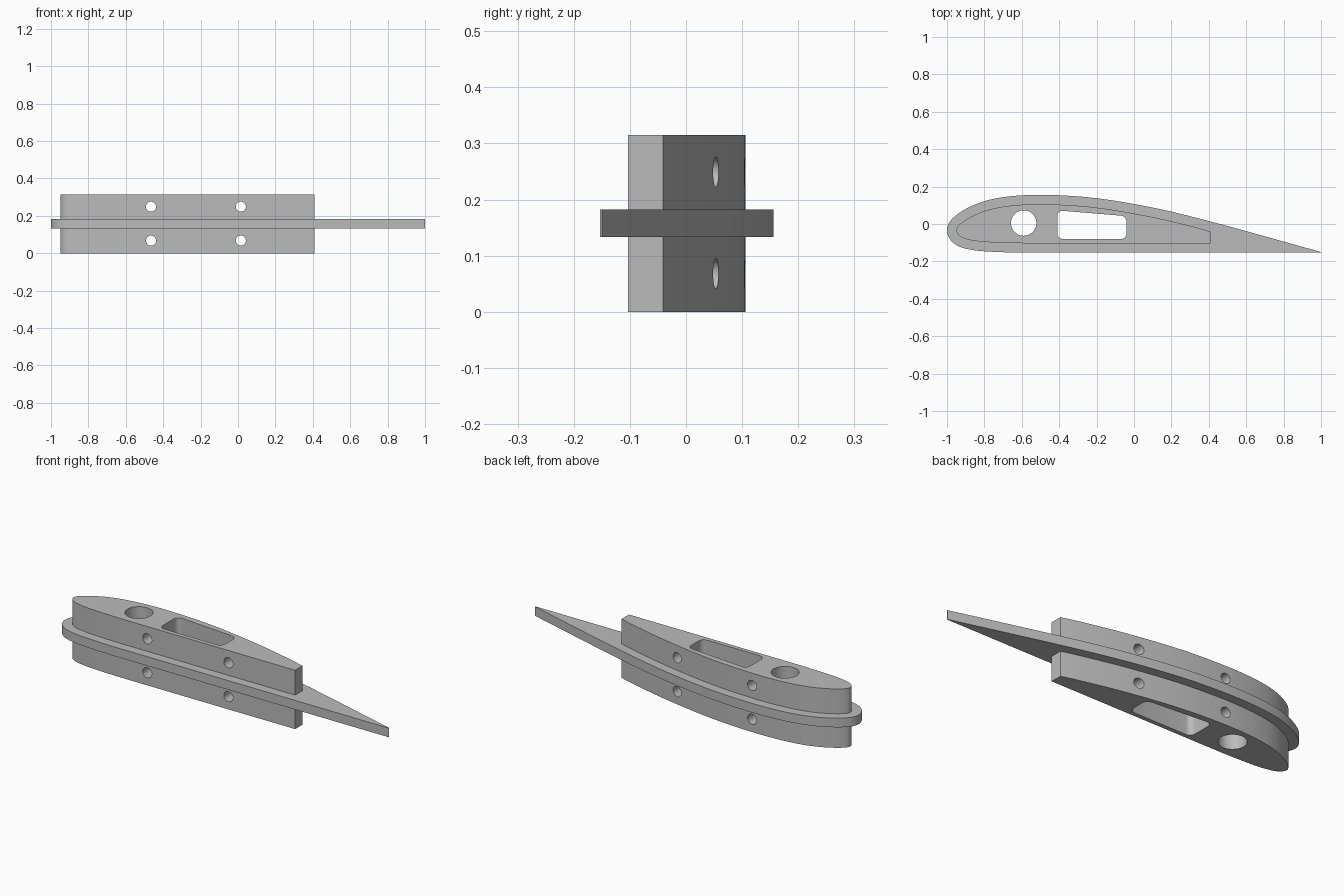
import bpy, bmesh, math
from mathutils import Vector

cube = bpy.data.objects.get("Cube")
if cube:
    bpy.data.objects.remove(cube)

HEIGHT = 0.315
PLATE_BOTTOM, PLATE_TOP = 0.133, 0.182
WALL = 0.05                # inset of the core from the plate edge
CORE_END = 0.41
PIN_X = (-0.465, 0.015)    # cross holes
PIN_R = 0.027
PANEL = 0.04               # half width of the wall panel around a cross hole

grey = bpy.data.materials.new("matte grey")
grey.use_nodes = True
colour = (0.5, 0.5, 0.5, 1)
grey.diffuse_color = colour
grey.node_tree.nodes["Principled BSDF"].inputs["Base Color"].default_value = colour

bm = bmesh.new()


def smooth_path(points, steps=6):
    """Catmull-Rom curve through the points."""
    p = [Vector(q) for q in points]
    p = [2 * p[0] - p[1]] + p + [2 * p[-1] - p[-2]]
    path = []
    for a, b, c, d in zip(p, p[1:], p[2:], p[3:]):
        for i in range(steps):
            t = i / steps
            path.append(0.5 * (2 * b + (c - a) * t + (2 * a - 5 * b + 4 * c - d) * t * t
                               + (3 * b - a - 3 * c + d) * t ** 3))
    return path + [p[-2]]


def circle(x, y, r, n=40):
    return [Vector((x + r * math.cos(math.tau * i / n), y + r * math.sin(math.tau * i / n)))
            for i in range(n)]


def rounded(corners, r, n=6):
    """Round every corner of a convex outline."""
    out = []
    pts = [Vector(c) for c in corners]
    for i, p in enumerate(pts):
        a = p + (pts[i - 1] - p).normalized() * r
        b = p + (pts[(i + 1) % len(pts)] - p).normalized() * r
        centre = a + b - p
        for k in range(n + 1):
            t = math.pi / 2 * k / n
            out.append(centre + (a - centre) * math.cos(t) + (b - centre) * math.sin(t))
    return out


def pairs(loop):
    return zip(loop, loop[1:] + loop[:1])


def inset_outline(path):
    """Offset the path inwards and cut it off square at the rear."""
    out = [Vector((CORE_END, -0.041))]
    for before, p, after in zip(path, path[1:], path[2:]):
        t = (after - before).normalized()
        q = p + Vector((-t.y, t.x)) * WALL
        if q.x < CORE_END - 0.01 and (q - out[-1]).dot(t) > 0:
            out.append(q)
    return out + [Vector((CORE_END, out[-1].y))]


def add_panel(outline, x):
    """Replace the points near x by one straight segment on each side."""
    out = []
    for p, q in pairs(outline):
        if abs(p.x - x) > PANEL:
            out.append(p)
        low, high = min(p.x, q.x), max(p.x, q.x)
        for edge in sorted((x - PANEL, x + PANEL), reverse=q.x < p.x):
            if low < edge < high:
                out.append(p.lerp(q, (edge - p.x) / (q.x - p.x)))
    return out


def ring(outline, z):
    return [bm.verts.new((p.x, p.y, z)) for p in outline]


def wall(lower, upper):
    for (a, b), (d, c) in zip(pairs(lower), pairs(upper)):
        bm.faces.new((a, b, c, d))


def cap(*loops):
    """Fill the flat area between an outer loop and its holes."""
    edges = [bm.edges.get(pair) for loop in loops for pair in pairs(loop)]
    bmesh.ops.triangle_fill(bm, edges=edges, normal=(0, 0, 1))


def punched_panel(a, b, c, d, x, z, n=32):
    """Fill the panel around a round hole and return the rim of the hole."""
    rim = []
    for p in circle(x, z, PIN_R, n):
        s = (p.x - a.co.x) / (b.co.x - a.co.x)
        rim.append(bm.verts.new((p.x, a.co.lerp(b.co, s).y, p.y)))
    # Corners ordered from the first quadrant round, to match the rim
    corners = sorted((a, b, c, d), key=lambda v: math.atan2(v.co.z - z, v.co.x - x) % math.tau)
    quarter = n // 4
    for k in range(4):
        start = quarter // 2 + k * quarter
        arc = [rim[(start + i) % n] for i in range(quarter + 1)]
        bm.faces.new([corners[k], corners[(k + 1) % 4]] + arc[::-1])
    return rim


def drilled_wall(lower, upper, z):
    """Core wall with the cross holes running from front to back."""
    rims = {x: [] for x in PIN_X}
    for (a, b), (d, c) in zip(pairs(lower), pairs(upper)):
        hit = [x for x in PIN_X if abs((a.co.x + b.co.x) / 2 - x) < 0.001
               and abs(a.co.x - b.co.x) > PANEL]
        if hit:
            rims[hit[0]].append(punched_panel(a, b, c, d, hit[0], z))
        else:
            bm.faces.new((a, b, c, d))
    for back, front in rims.values():
        wall(back, front)


# Aerofoil outline: trailing edge, over the curved back, round the nose, to the flat front
aerofoil = smooth_path([
    (1, -0.15), (0.75, -0.08), (0.46, 0), (0.2, 0.066), (0, 0.107), (-0.2, 0.138),
    (-0.37, 0.152), (-0.53, 0.156), (-0.68, 0.146), (-0.8, 0.122), (-0.9, 0.08),
    (-0.975, 0.025), (-1, -0.03), (-0.983, -0.083), (-0.94, -0.118), (-0.88, -0.136),
    (-0.8, -0.146), (-0.66, -0.152), (-0.5, -0.153), (0.2, -0.153), (1, -0.153)])
core = inset_outline(aerofoil)
for pin in PIN_X:
    core = add_panel(core, pin)

# Flange plate edge
plate_low, plate_high = ring(aerofoil, PLATE_BOTTOM), ring(aerofoil, PLATE_TOP)
wall(plate_low, plate_high)

# Core blocks below and above the plate
core_rings = [ring(core, z) for z in (0, PLATE_BOTTOM, PLATE_TOP, HEIGHT)]
drilled_wall(core_rings[0], core_rings[1], 0.068)
drilled_wall(core_rings[2], core_rings[3], 0.249)

# Spar hole and tapered slot through the full height
spar_hole = circle(-0.59, 0.005, 0.068)
slot = rounded([(-0.41, -0.08), (-0.04, -0.08), (-0.04, 0.042), (-0.41, 0.073)], 0.03)
openings = [(ring(o, 0), ring(o, HEIGHT)) for o in (spar_hole, slot)]
for low, high in openings:
    wall(low, high)

# Flat faces of the core ends and of the flange
cap(core_rings[0], *[low for low, high in openings])
cap(core_rings[3], *[high for low, high in openings])
cap(plate_low, core_rings[1])
cap(plate_high, core_rings[2])
bmesh.ops.recalc_face_normals(bm, faces=bm.faces)

mesh = bpy.data.meshes.new("wing_rib")
bm.to_mesh(mesh)
bm.free()
mesh.materials.append(grey)
rib = bpy.data.objects.new("wing_rib", mesh)
bpy.context.collection.objects.link(rib)

bpy.ops.object.select_all(action='DESELECT')
rib.select_set(True)
bpy.context.view_layer.objects.active = rib
bpy.ops.object.shade_smooth_by_angle(angle=math.radians(30))
